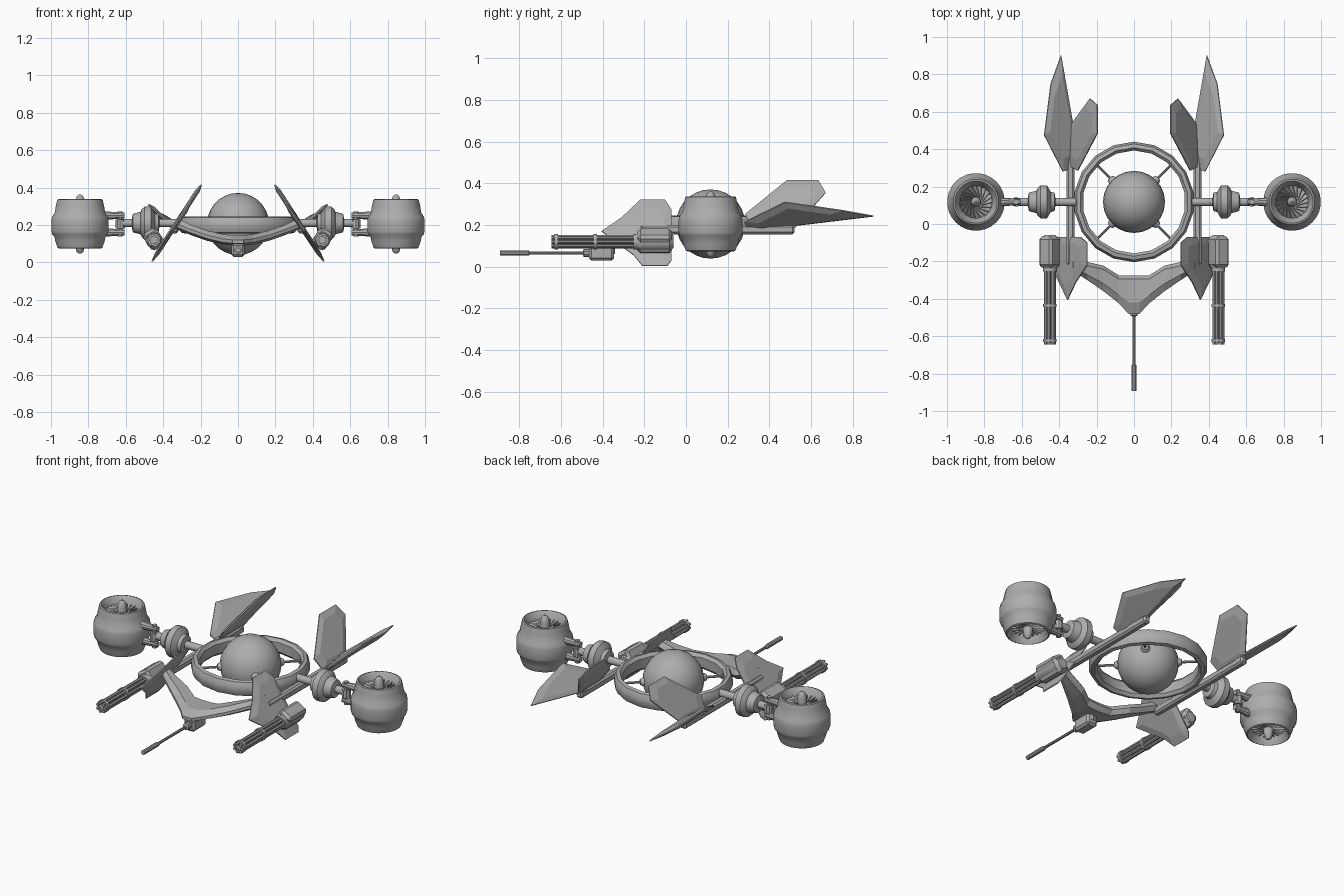
import bpy, bmesh, math
from mathutils import Vector, Matrix

if "Cube" in bpy.data.objects:
    bpy.data.objects.remove(bpy.data.objects["Cube"])

grey = bpy.data.materials.new("hull_grey")
grey.diffuse_color = (0.42, 0.42, 0.42, 1)
grey.use_nodes = True
grey.node_tree.nodes["Principled BSDF"].inputs["Base Color"].default_value = grey.diffuse_color


def finish(name, bm, smooth=True):
    bmesh.ops.recalc_face_normals(bm, faces=bm.faces)
    me = bpy.data.meshes.new(name)
    bm.to_mesh(me)
    bm.free()
    me.materials.append(grey)
    ob = bpy.data.objects.new(name, me)
    bpy.context.collection.objects.link(ob)
    if smooth:
        bpy.ops.object.select_all(action='DESELECT')
        ob.select_set(True)
        bpy.context.view_layer.objects.active = ob
        bpy.ops.object.shade_smooth_by_angle(angle=math.radians(35))
    return ob


def skin(bm, rings, cap=False, loop=False):
    """Bridge equal-sized rings of points with quads."""
    vs = [[bm.verts.new(p) for p in r] for r in rings]
    n = len(vs[0])
    pairs = list(zip(vs, vs[1:])) + ([(vs[-1], vs[0])] if loop else [])
    for a, b in pairs:
        for i in range(n):
            j = (i + 1) % n
            bm.faces.new((a[i], a[j], b[j], b[i]))
    if cap:
        bm.faces.new(vs[0])
        bm.faces.new(vs[-1])


def lathe(name, origin, axis, profile, seg=24, loop=False):
    """Turn (radius, distance) pairs around an axis through origin."""
    q = Vector((0, 0, 1)).rotation_difference(Vector(axis))
    rings = [[Vector(origin) + q @ Vector((r * math.cos(2 * math.pi * (i + .5) / seg),
              r * math.sin(2 * math.pi * (i + .5) / seg), h)) for i in range(seg)]
             for r, h in profile]
    bm = bmesh.new()
    skin(bm, rings, cap=not loop, loop=loop)
    return finish(name, bm)


def rod(name, a, b, r0, r1=None, seg=10):
    d = Vector(b) - Vector(a)
    return lathe(name, a, d.normalized(), [(r0, 0), (r1 or r0, d.length)], seg)


def box(name, c, size, bevel=0.0, rot=None):
    bm = bmesh.new()
    bmesh.ops.create_cube(bm, size=1)
    bmesh.ops.scale(bm, vec=size, verts=bm.verts)
    if bevel:
        bmesh.ops.bevel(bm, geom=bm.edges[:], offset=bevel, segments=1, affect='EDGES')
    if rot:
        bmesh.ops.rotate(bm, matrix=rot, verts=bm.verts)
    bmesh.ops.translate(bm, vec=c, verts=bm.verts)
    return finish(name, bm, False)


def blade(name, pts, s, thick=0.012):
    """Fin plate, thicker in the middle than at its rim."""
    pts = [Vector((s * x, y, z)) for x, y, z in pts]
    mid = sum(pts, Vector()) / len(pts)
    n = Vector()
    for a, b in zip(pts, pts[1:] + pts[:1]):
        n += (a - mid).cross(b - mid)
    n.normalize()
    inner = [mid + (p - mid) * 0.72 for p in pts]
    bm = bmesh.new()
    skin(bm, [[p - n * thick for p in inner], [p - n * .003 for p in pts],
              [p + n * .003 for p in pts], [p + n * thick for p in inner]], cap=True)
    return finish(name, bm, False)


CY, CZ = 0.118, 0.205

# central sphere
bm = bmesh.new()
bmesh.ops.create_uvsphere(bm, u_segments=24, v_segments=14, radius=0.166)
bmesh.ops.translate(bm, vec=(0, CY, CZ), verts=bm.verts)
finish("core_sphere", bm)

# ring frame around the sphere
lathe("ring_frame", (0, CY, 0.2), (0, 0, 1),
      [(.275, -.028), (.29, -.045), (.31, -.04), (.322, -.015), (.322, .015),
       (.31, .04), (.29, .045), (.275, .028)], 18, loop=True)

# diagonal spokes
for k in range(4):
    a = math.radians(45 + 90 * k)
    d = Vector((math.cos(a), math.sin(a), 0))
    o = Vector((0, CY, CZ))
    rod("spoke", o + d * .15, o + d * .285, .007)
    rod("spoke_base", o + d * .15, o + d * .182, .032, .016, 12)

# swept front boom, lofted across x: (x, front y, rear y, bottom z, top z)
half = [(.03, -.48, -.275, .09, .145), (.08, -.425, -.275, .095, .15),
        (.165, -.358, -.222, .115, .17), (.25, -.3, -.203, .145, .2),
        (.325, -.25, -.185, .175, .235)]
stations = [(-x, *r) for x, *r in reversed(half)] + half
rings = []
for x, f, r, b, t in stations:
    d = (r - f) * .3
    rings.append([(x, f, b + .012), (x, f + d, b), (x, r - .02, b), (x, r, (b + t) / 2),
                  (x, r - .02, t), (x, f + d, t), (x, f, b + .03)])
bm = bmesh.new()
skin(bm, rings, cap=True)
finish("front_boom", bm, False)

# chin turret with a long barrel
box("chin_turret", (0, -.405, .065), (.07, .12, .072), .012)
rod("chin_mount", (0, -.37, .06), (0, -.37, .12), .03)
lathe("chin_barrel", (0, -.44, .066), (0, -1, 0),
      [(.02, 0), (.02, .05), (.008, .055), (.008, .31), (.013, .315), (.013, .452)], 10)

for s in (-1, 1):
    # side rail
    box("side_rail", (s * .34, .15, .178), (.042, .74, .045), .01)

    # fins
    blade("rear_upper_fin", [(.195, .485, .415), (.195, .635, .415), (.235, .67, .355),
                             (.345, .52, .185), (.345, .31, .185), (.3, .285, .253)], s)
    blade("rear_lower_fin", [(.39, .9, .243), (.445, .75, .27), (.48, .475, .31),
                             (.38, .28, .215), (.33, .3, .17), (.32, .5, .195)], s)
    blade("front_fin", [(.25, -.22, .32), (.25, -.1, .32), (.285, -.07, .275),
                        (.443, -.07, .03), (.46, -.09, .005), (.46, -.21, .005),
                        (.43, -.25, .055), (.355, -.405, .17), (.31, -.31, .235)], s)

    # rotary gun
    gx, gz = s * .45, .12
    tilt = Matrix.Rotation(s * math.radians(33), 3, 'Y')
    box("gun_housing", (gx, -.15, .124), (.085, .165, .105), .015, tilt)
    lathe("gun_drum", (gx, -.06, gz), (0, -1, 0),
          [(.03, 0), (.045, .02), (.045, .16), (.036, .18)], 14)
    rod("gun_spindle", (gx, -.23, gz), (gx, -.635, gz), .012, seg=8)
    for y in (-.245, -.435, -.622):
        rod("barrel_clamp", (gx, y + .008, gz), (gx, y - .008, gz), .037, seg=14)
    for k in range(7):
        a = 2 * math.pi * k / 7
        x, z = gx + .025 * math.cos(a), gz + .025 * math.sin(a)
        rod("gun_barrel", (x, -.23, z), (x, -.645, z), .009, seg=7)

    # swivel joint between ring and engine
    lathe("swivel_joint", (s * .3, CY, .21), (s, 0, 0),
          [(.022, 0), (.022, .12), (.05, .125), (.055, .145), (.09, .165), (.09, .2),
           (.075, .215), (.062, .22), (.05, .262), (.022, .268), (.022, .33)], 16)
    rod("arm_pin", (s * .63, CY, .138), (s * .63, CY, .272), .014)
    rod("arm_hub", (s * .63, CY, .18), (s * .63, CY, .23), .026)
    for z in (.16, .25):
        rod("engine_arm", (s * .608, CY, z), (s * .74, CY, z), .016, .026)

    # ducted engine: hollow shell, divider, spinners and fan vanes
    ex = s * .845
    lathe("engine_shell", (ex, CY, 0), (0, 0, 1),
          [(.122, .335), (.13, .3), (.136, .265), (.15, .243), (.154, .225), (.154, .165),
           (.149, .15), (.138, .138), (.132, .11), (.12, .078), (.112, .074), (.088, .11),
           (.082, .15), (.082, .26), (.088, .3), (.113, .338)], 28, loop=True)
    rod("engine_divider", (ex, CY, .18), (ex, CY, .23), .083, seg=28)
    lathe("engine_spinner", (ex, CY, 0), (0, 0, 1),
          [(.006, .046), (.018, .056), (.025, .08), (.028, .11), (.028, .3), (.025, .33),
           (.018, .352), (.006, .362)], 14)
    bm = bmesh.new()
    for z in (.125, .285):
        for k in range(20):
            res = bmesh.ops.create_cube(bm, size=1)
            m = (Matrix.Translation((ex, CY, z)) @ Matrix.Rotation(2 * math.pi * k / 20, 4, 'Z')
                 @ Matrix.Translation((.056, 0, 0)) @ Matrix.Rotation(.3, 4, 'Z')
                 @ Matrix.Rotation(.6, 4, 'X') @ Matrix.Diagonal((.066, .004, .04, 1)))
            bmesh.ops.transform(bm, matrix=m, verts=res['verts'])
    finish("fan_vanes", bm, False)
